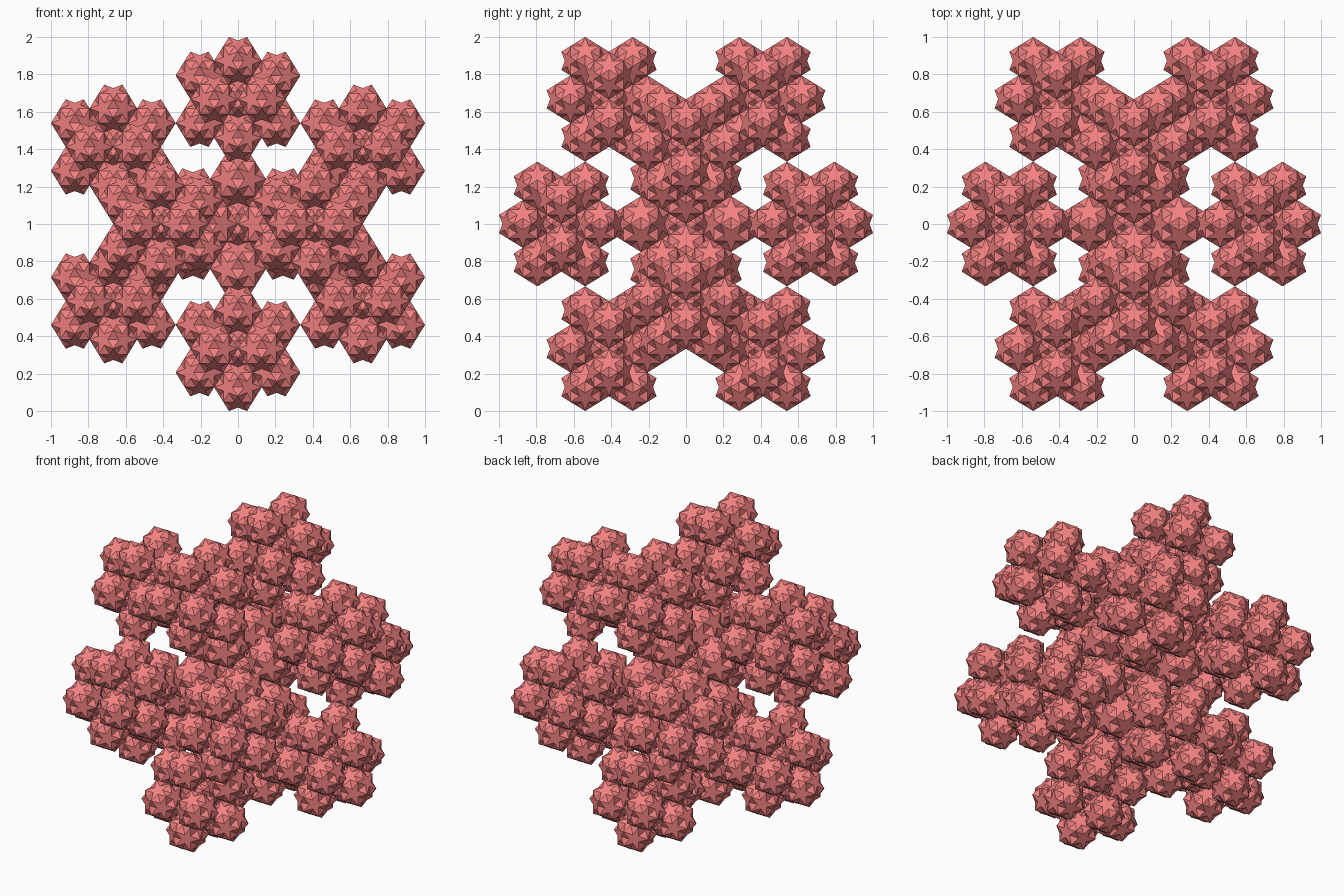
import bpy, math
from mathutils import Vector

if "Cube" in bpy.data.objects:
    bpy.data.objects.remove(bpy.data.objects["Cube"])

PHI = (1 + 5 ** 0.5) / 2
SIGNS = (-1, 1)

# twelve five-fold directions, scaled so the largest coordinate is 1
DIRS = []
for a in SIGNS:
    for b in SIGNS:
        p, q = a / PHI, b
        DIRS += [Vector((0, p, q)), Vector((p, q, 0)), Vector((q, 0, p))]

# corners of the matching dodecahedron, half width 1
CORNERS = [Vector((x, y, z)) / PHI for x in SIGNS for y in SIGNS for z in SIGNS]
for a in SIGNS:
    for b in SIGNS:
        p, q = a / PHI ** 2, b
        CORNERS += [Vector((0, q, p)), Vector((q, p, 0)), Vector((p, 0, q))]


def star_ball():
    """Dodecahedron with a flat star on each face and a groove over each edge."""
    verts, faces, edges = list(CORNERS), [], {}
    for d in DIRS:
        n = d.normalized()
        ring = sorted(range(20), key=lambda i: -CORNERS[i].dot(n))[:5]
        c = sum((CORNERS[i] for i in ring), Vector()) / 5
        u = (CORNERS[ring[0]] - c).normalized()
        v = n.cross(u)
        ring.sort(key=lambda i: math.atan2((CORNERS[i] - c).dot(v), (CORNERS[i] - c).dot(u)))
        inner = []
        for k in range(5):
            i, j = ring[k], ring[(k + 1) % 5]
            m = (CORNERS[i] + CORNERS[j]) / 2 - c
            radius = (CORNERS[i] - c).length / PHI ** 2
            inner.append(len(verts))
            verts.append(c + m.normalized() * radius)
            edges.setdefault(frozenset((i, j)), []).append(inner[-1])
        faces.append(tuple(inner))
        for k in range(5):
            faces.append((inner[k - 1], ring[k], inner[k]))
    for pair, (s, t) in edges.items():
        for corner in pair:
            f = (corner, s, t)
            p0, p1, p2 = (verts[i] for i in f)
            if (p1 - p0).cross(p2 - p0).dot(p0 + p1 + p2) < 0:
                f = (corner, t, s)
            faces.append(f)
    return verts, faces


def cluster_mesh(mat):
    """Thirteen star balls: one in the middle and twelve touching around it."""
    bv, bf = star_ball()
    size = 1 / PHI ** 2
    verts, faces = [], []
    for o in [Vector()] + [d / PHI for d in DIRS]:
        base = len(verts)
        verts += [o + p * size for p in bv]
        faces += [tuple(base + i for i in f) for f in bf]
    me = bpy.data.meshes.new("star_ball_cluster")
    me.from_pydata(verts, [], faces)
    me.materials.append(mat)
    me.update()
    return me


def place(name, mesh, loc, size):
    ob = bpy.data.objects.new(name, mesh)
    ob.location = loc
    ob.scale = (size,) * 3
    bpy.context.collection.objects.link(ob)


coral = bpy.data.materials.new("coral")
coral.diffuse_color = (0.9, 0.22, 0.22, 1)
coral.use_nodes = True
coral.node_tree.nodes["Principled BSDF"].inputs["Base Color"].default_value = coral.diffuse_color
mesh = cluster_mesh(coral)

# central cluster and twelve outer clusters
centre = Vector((0, 0, 1))
place("centre_cluster", mesh, centre, 0.39)
for k, d in enumerate(DIRS):
    place(f"outer_cluster_{k + 1}", mesh, centre + d * 2 / 3, 1 / 3)
